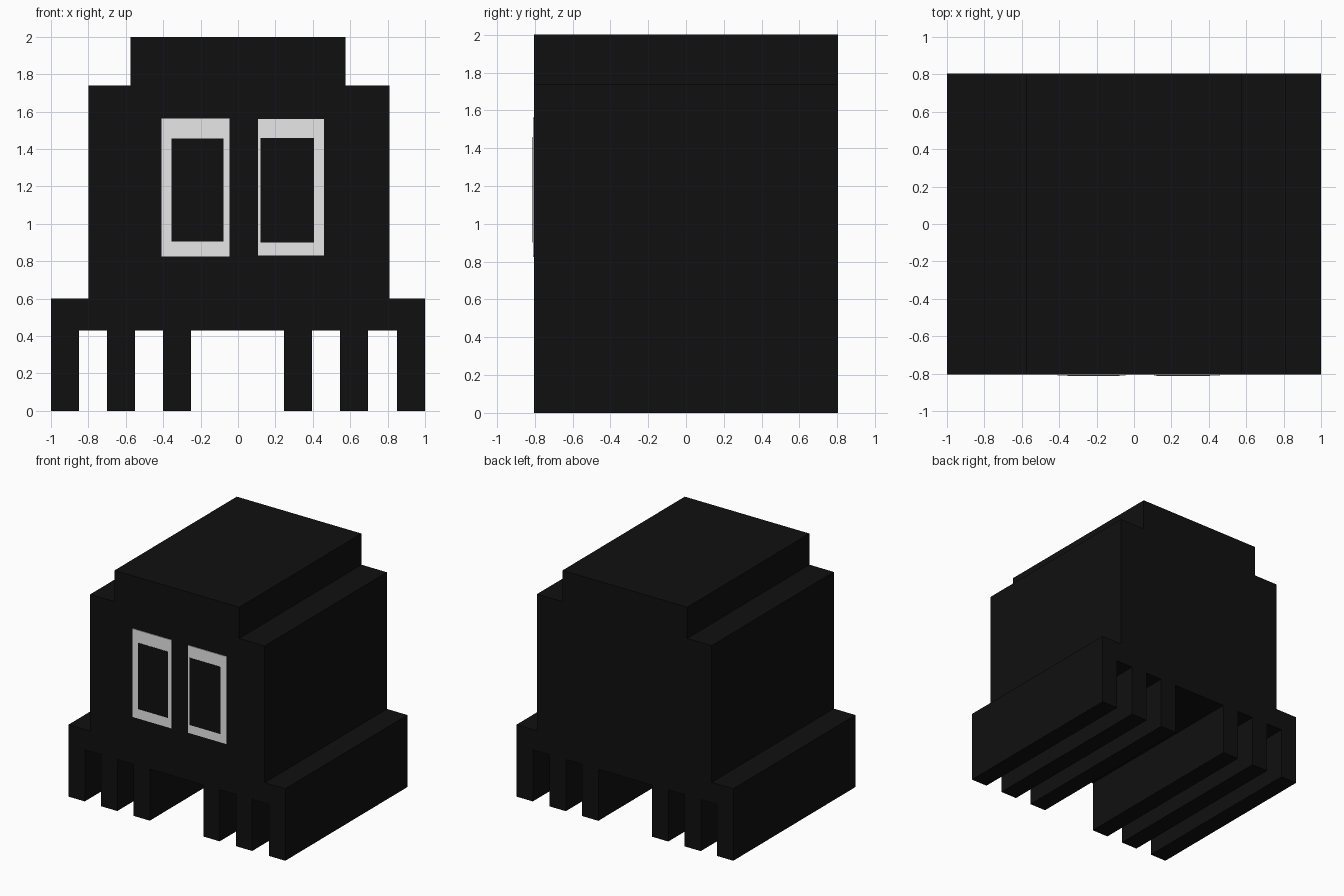
import bpy
import bmesh

if "Cube" in bpy.data.objects:
    bpy.data.objects.remove(bpy.data.objects["Cube"])


def material(name, value):
    m = bpy.data.materials.new(name)
    m.diffuse_color = (value, value, value, 1)
    m.use_nodes = True
    m.node_tree.nodes["Principled BSDF"].inputs["Base Color"].default_value = m.diffuse_color
    return m


black = material("matte black", 0.005)
white = material("soft white", 0.8)
HALF = 0.805


def extrude_profile(name, pts, y0, y1, mat):
    """Extrude a closed front outline (x, z) from y0 to y1."""
    bm = bmesh.new()
    face = bm.faces.new([bm.verts.new((x, y0, z)) for x, z in pts])
    ext = bmesh.ops.extrude_face_region(bm, geom=[face])
    moved = [v for v in ext["geom"] if isinstance(v, bmesh.types.BMVert)]
    bmesh.ops.translate(bm, verts=moved, vec=(0, y1 - y0, 0))
    bmesh.ops.recalc_face_normals(bm, faces=bm.faces)
    mesh = bpy.data.meshes.new(name)
    bm.to_mesh(mesh)
    bm.free()
    mesh.materials.append(mat)
    ob = bpy.data.objects.new(name, mesh)
    bpy.context.collection.objects.link(ob)
    return ob


def rect(x0, x1, z0, z1):
    return [(x0, z0), (x1, z0), (x1, z1), (x0, z1)]


# Stepped body with six full-depth legs, one continuous outline
legs = [(-1, -0.85), (-0.70, -0.55), (-0.40, -0.25),
        (0.245, 0.395), (0.545, 0.695), (0.85, 1)]
outline = []
for i, (a, b) in enumerate(legs):
    if i > 0:
        outline.append((a, 0.43))
    outline += [(a, 0), (b, 0)]
    if i < len(legs) - 1:
        outline.append((b, 0.43))
outline += [(1, 0.6), (0.81, 0.6), (0.81, 1.74), (0.575, 1.74), (0.575, 2),
            (-0.575, 2), (-0.575, 1.74), (-0.80, 1.74), (-0.80, 0.6), (-1, 0.6)]
extrude_profile("body", outline, -HALF, HALF, black)

# Thin eye plates with dark pupils on the front
eyes = [("left", (-0.408, -0.046, 0.825, 1.562), (-0.355, -0.077, 0.905, 1.457)),
        ("right", (0.106, 0.461, 0.83, 1.56), (0.12, 0.405, 0.90, 1.46))]
for side, eye, pupil in eyes:
    extrude_profile(side + "_eye", rect(*eye), -HALF - 0.005, -HALF + 0.002, white)
    extrude_profile(side + "_pupil", rect(*pupil), -HALF - 0.007, -HALF + 0.002, black)
